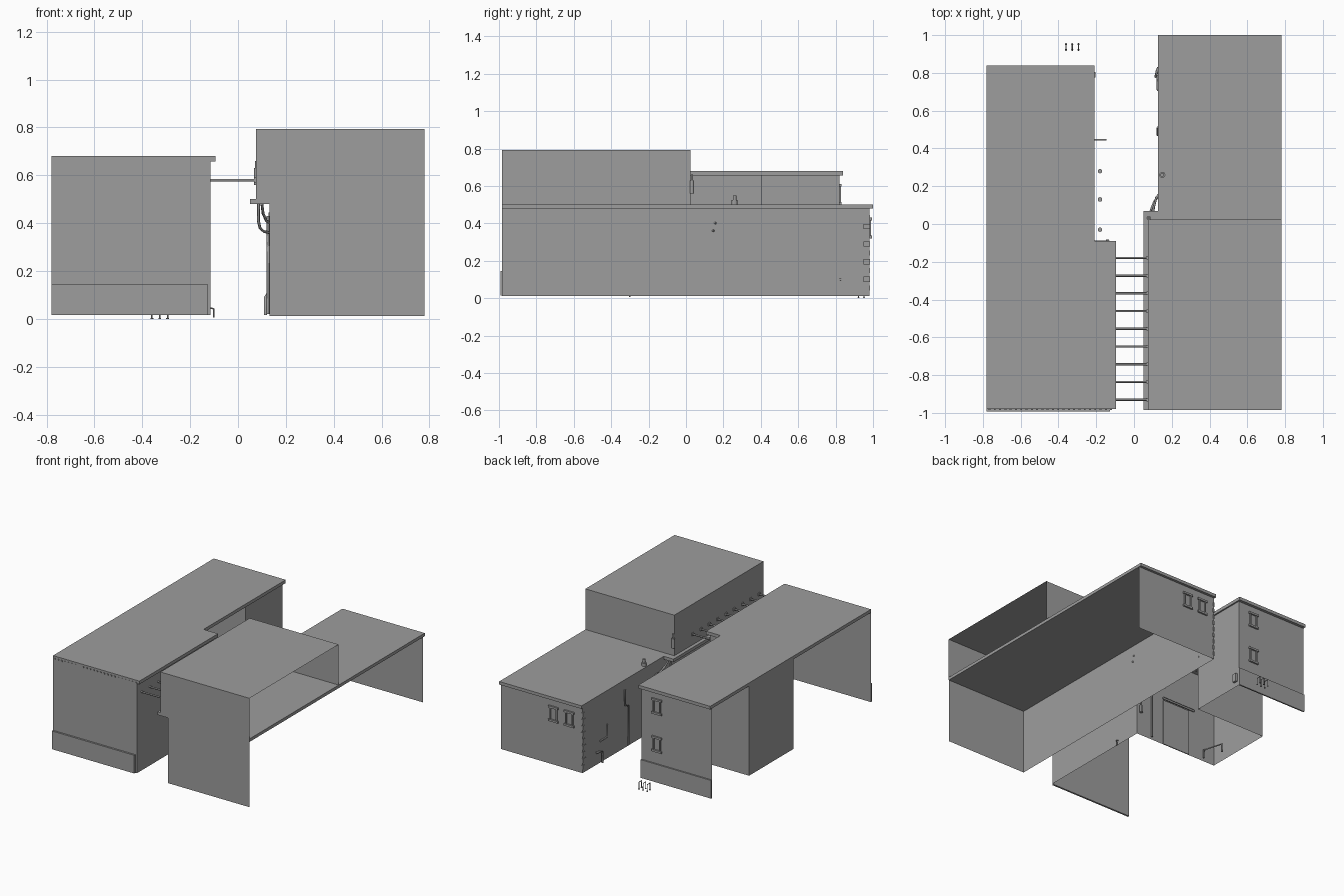
import bpy, math

grey = bpy.data.materials.new("dark_grey")
grey.diffuse_color = (0.34, 0.34, 0.34, 1)


def add(name, data):
    ob = bpy.data.objects.new(name, data)
    bpy.context.collection.objects.link(ob)
    data.materials.append(grey)
    return ob


def mesh(name, verts, faces):
    me = bpy.data.meshes.new(name)
    me.from_pydata(verts, [], faces)
    return add(name, me)


def slab(name, plan, z0, z1):
    n = len(plan)
    v = [(x, y, z) for z in (z0, z1) for x, y in plan]
    f = [tuple(reversed(range(n))), tuple(range(n, 2 * n))]
    f += [(i, (i + 1) % n, n + (i + 1) % n, n + i) for i in range(n)]
    return mesh(name, v, f)


def box(name, x0, x1, y0, y1, z0, z1):
    return slab(name, [(x0, y0), (x1, y0), (x1, y1), (x0, y1)], z0, z1)


def walls(name, path, z0, z1):
    # open strip of upright wall panels along a plan path
    n = len(path)
    v = [(x, y, z) for z in (z0, z1) for x, y in path]
    return mesh(name, v, [(i, i + 1, n + i + 1, n + i) for i in range(n - 1)])


def pipe(name, pts, r):
    cu = bpy.data.curves.new(name, 'CURVE')
    cu.dimensions = '3D'
    cu.bevel_depth = r
    cu.bevel_resolution = 1
    cu.use_fill_caps = True
    sp = cu.splines.new('POLY')
    sp.points.add(len(pts) - 1)
    for p, c in zip(sp.points, pts):
        p.co = (*c, 1)
    return add(name, cu)


def cyl(name, x, y, z0, z1, r, sides=12):
    ring = [(x + r * math.cos(2 * math.pi * i / sides), y + r * math.sin(2 * math.pi * i / sides))
            for i in range(sides)]
    return slab(name, ring, z0, z1)


def window(name, x0, x1, y, z0, z1):
    # frame, sill and lintel on a wall facing +y
    t = 0.009
    box(name + "_sill", x0 - t, x1 + t, y, y + 0.012, z0, z0 + 0.014)
    box(name + "_lintel", x0 - t, x1 + t, y, y + 0.012, z1 - 0.014, z1)
    for x in (x0, x1 - t):
        box(name + "_jamb", x, x + t, y, y + 0.008, z0 + 0.014, z1 - 0.014)


# left building: walls with a deep recess, open on the hidden outer side
walls("left_walls", [(-0.78, -0.98), (-0.115, -0.98), (-0.115, -0.105), (-0.78, -0.105),
                     (-0.78, 0.40), (-0.22, 0.40), (-0.22, 0.82), (-0.78, 0.82)], 0.015, 0.66)
slab("left_roof", [(-0.78, -0.98), (-0.095, -0.98), (-0.095, -0.09), (-0.21, -0.09),
                   (-0.21, 0.84), (-0.78, 0.84)], 0.657, 0.68)
box("left_front_plinth", -0.78, -0.128, -0.993, -0.98, 0.015, 0.145)
box("left_back_plinth", -0.78, -0.22, 0.82, 0.83, 0.015, 0.145)
for i in range(24):
    x = -0.77 + i * 0.028
    box("dentil", x, x + 0.010, -0.984, -0.98, 0.657, 0.666)
for z in (0.23, 0.50):
    window("left_back_window", -0.375, -0.315, 0.82, z, z + 0.11)

# right building: lower storey, overhanging roof and upper storey, open on outer side
walls("right_walls", [(0.78, -0.983), (0.132, -0.983), (0.132, 0.982), (0.78, 0.982)], 0.012, 0.485)
slab("right_roof", [(0.78, -0.985), (0.78, 1.0), (0.127, 1.0), (0.127, 0.07),
                    (0.05, 0.07), (0.05, -0.985)], 0.48, 0.502)
up = [(0.78, -0.985), (0.075, -0.985), (0.075, 0.025), (0.78, 0.025)]
walls("upper_walls", up, 0.50, 0.793)
mesh("upper_roof", [(x, y, 0.793) for x, y in up], [(3, 2, 1, 0)])
for x in (0.205, 0.33):
    window("right_back_window", x, x + 0.06, 0.982, 0.32, 0.43)

# alternating corner stones
for i in range(9):
    z = 0.04 + i * 0.047
    w = 0.032 if i % 2 else 0.02
    box("corner_stone", 0.127, 0.132 + w * 0.3, 0.982 - w, 0.985, z, z + 0.028)

# beams across the alley with end plates
for i in range(9):
    y = -0.93 + i * 0.0938
    pipe("alley_beam", [(-0.115, y, 0.58), (0.075, y, 0.58)], 0.006)
    box("beam_plate", 0.067, 0.075, y - 0.009, y + 0.009, 0.57, 0.59)

# pipes on the alley walls
pipe("curved_pipe", [(0.085, 0.05, 0.48), (0.085, 0.06, 0.41), (0.092, 0.08, 0.38),
                     (0.108, 0.12, 0.365), (0.135, 0.15, 0.36)], 0.006)
pipe("second_curved_pipe", [(0.10, 0.05, 0.48), (0.105, 0.09, 0.44), (0.118, 0.14, 0.41),
                            (0.134, 0.16, 0.40)], 0.006)
pipe("base_pipe", [(0.13, 0.83, 0.10), (0.122, 0.81, 0.10), (0.115, 0.78, 0.09),
                   (0.115, 0.78, 0.015)], 0.007)
pipe("step_conduit", [(0.126, 0.79, 0.17), (0.126, 0.71, 0.17), (0.126, 0.71, 0.26)], 0.006)
pipe("downpipe", [(0.126, 0.47, 0.02), (0.126, 0.47, 0.30), (0.126, 0.51, 0.32),
                  (0.126, 0.51, 0.43)], 0.006)
pipe("left_drain", [(-0.115, -0.30, 0.045), (-0.102, -0.30, 0.042), (-0.102, -0.30, 0.005)], 0.004)

# roof vent and corner lamp
cyl("roof_vent", 0.15, 0.26, 0.50, 0.525, 0.016)
cyl("roof_vent_cap", 0.15, 0.26, 0.525, 0.55, 0.010)
cyl("corner_lamp", 0.078, 0.032, 0.56, 0.63, 0.011)
cyl("corner_lamp_cap", 0.078, 0.032, 0.63, 0.66, 0.006)

# fittings in the recess: door, pipes, lantern and handrail
box("recess_door", -0.56, -0.34, -0.105, -0.098, 0.015, 0.35)
pipe("recess_cross_pipe", [(-0.33, -0.092, 0.36), (-0.60, -0.092, 0.36)], 0.008)
pipe("recess_downpipe", [(-0.14, -0.095, 0.40), (-0.20, -0.095, 0.38), (-0.235, -0.095, 0.34),
                         (-0.235, -0.095, 0.03)], 0.007)
cyl("lantern", -0.14, -0.092, 0.18, 0.23, 0.012, 6)
cyl("lantern_top", -0.14, -0.092, 0.23, 0.27, 0.006, 6)
pipe("handrail", [(-0.68, -0.09, 0.03), (-0.68, -0.09, 0.09), (-0.72, 0.05, 0.09),
                  (-0.72, 0.05, 0.03)], 0.006)

# fittings on the rear left wall and hanging lamps
box("hanging_board", -0.22, -0.145, 0.441, 0.449, 0.44, 0.48)
box("wall_box", -0.22, -0.204, 0.775, 0.805, 0.05, 0.11)
for y in (-0.03, 0.13, 0.28):
    cyl("hanging_lamp", -0.18, y, 0.40, 0.43, 0.012)

# bicycle racks behind the left building
for x in (-0.36, -0.327, -0.294):
    pipe("rack", [(x, 0.922, 0.0), (x, 0.922, 0.05), (x, 0.952, 0.05), (x, 0.952, 0.0)], 0.003)
    for y in (0.922, 0.952):
        cyl("rack_foot", x, y, 0.0, 0.004, 0.006, 8)
